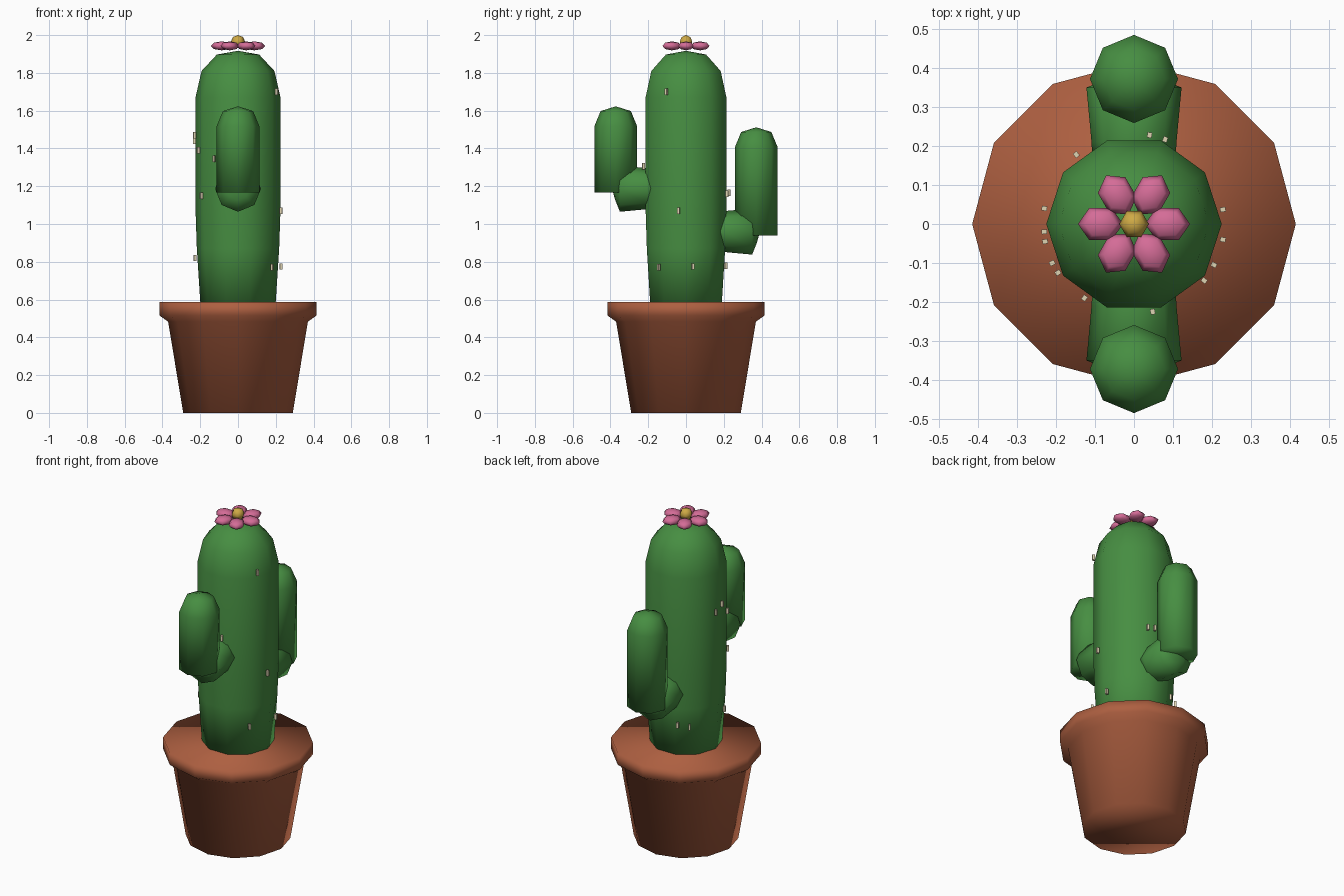
import bpy, bmesh, math
from mathutils import Matrix, Vector

if "Cube" in bpy.data.objects:
    bpy.data.objects.remove(bpy.data.objects["Cube"])

def material(name, rgb):
    m = bpy.data.materials.new(name)
    m.diffuse_color = (*rgb, 1)
    m.use_nodes = True
    m.node_tree.nodes["Principled BSDF"].inputs["Base Color"].default_value = m.diffuse_color
    return m

TERRACOTTA = material("terracotta", (0.42, 0.115, 0.052))
GREEN = material("cactus green", (0.062, 0.27, 0.054))
PINK = material("petal pink", (0.66, 0.15, 0.31))
GOLD = material("flower gold", (0.62, 0.40, 0.06))
BEIGE = material("spine beige", (0.74, 0.66, 0.45))

def finish(name, bm, mat, smooth=True):
    bmesh.ops.recalc_face_normals(bm, faces=bm.faces)
    me = bpy.data.meshes.new(name)
    bm.to_mesh(me)
    bm.free()
    me.materials.append(mat)
    for p in me.polygons:
        p.use_smooth = smooth
    ob = bpy.data.objects.new(name, me)
    bpy.context.collection.objects.link(ob)
    return ob

def lathe(name, profile, sides, mat, matrix=Matrix()):
    """Revolve (radius, height) points around z; radius 0 makes a tip."""
    bm = bmesh.new()
    rings = []
    for r, z in profile:
        if r == 0:
            rings.append([bm.verts.new((0, 0, z))])
        else:
            rings.append([bm.verts.new((r * math.cos(math.tau * i / sides),
                                        r * math.sin(math.tau * i / sides), z))
                          for i in range(sides)])
    for a, b in zip(rings, rings[1:]):
        for i in range(sides):
            j = (i + 1) % sides
            if len(b) == 1:
                bm.faces.new((a[i], a[j], b[0]))
            else:
                bm.faces.new((a[i], a[j], b[j], b[i]))
    for ring in (rings[0], rings[-1]):
        if len(ring) > 1:
            bm.faces.new(ring)
    bm.transform(matrix)
    return finish(name, bm, mat)

# Pot with flared rim
lathe("pot", [(0.29, 0), (0.37, 0.483), (0.415, 0.515), (0.415, 0.587)], 12, TERRACOTTA)

# Trunk with domed top
lathe("trunk", [(0.198, 0.56), (0.218, 0.87), (0.225, 1.08), (0.225, 1.67),
                (0.193, 1.81), (0.112, 1.897), (0, 1.917)], 10, GREEN)

# Arms: horizontal elbow plus upright domed limb
for label, side, elbow_z, base, top in (("front", -1, 1.187, 1.167, 1.623),
                                        ("back", 1, 0.96, 0.94, 1.512)):
    turn = Matrix.Translation((0, 0, elbow_z)) @ Matrix.Rotation(-side * math.pi / 2, 4, 'X')
    lathe(label + "_elbow", [(0.107, 0.17), (0.109, 0.21), (0.122, 0.35),
                             (0.06, 0.375), (0, 0.392)], 8, GREEN, turn)
    lathe(label + "_arm", [(0.113, base), (0.113, top - 0.105), (0.08, top - 0.025), (0, top)],
          8, GREEN, Matrix.Translation((0, side * 0.372, 0)))

# Flower petals and centre
def bead(name, mat, rings, matrix):
    bm = bmesh.new()
    bmesh.ops.create_uvsphere(bm, u_segments=6, v_segments=rings, radius=1)
    bm.transform(matrix)
    return finish(name, bm, mat)

hexturn = Matrix.Rotation(math.pi / 6, 4, 'Z')
for k in range(6):
    bead("petal_%d" % (k + 1), PINK, 4,
         Matrix.Rotation(k * math.pi / 3, 4, 'Z') @ Matrix.Translation((0.086, 0, 1.943))
         @ Matrix.Diagonal((0.058, 0.047, 0.024, 1)) @ hexturn)
bead("flower_centre", GOLD, 4,
     Matrix.Translation((0, 0, 1.965)) @ Matrix.Diagonal((0.038, 0.038, 0.035, 1)) @ hexturn)

# Spines scattered on the trunk
SPINES = [(-.23, .04, 1.44), (-.23, -.02, 1.47), (-.228, -.045, .82), (-.21, -.1, 1.39),
          (-.195, -.125, 1.15), (-.127, -.19, 1.345), (.048, -.225, 1.305),
          (.18, -.145, .77), (.205, -.105, 1.70), (.228, -.04, 1.07), (.228, .037, .775),
          (.04, .228, 1.165), (.08, .217, 1.16), (-.148, .178, .77), (-.09, .21, .78)]
bm = bmesh.new()
for x, y, z in SPINES:
    bmesh.ops.create_cube(bm, size=1, matrix=Matrix.Translation((x, y, z))
                          @ Matrix.Rotation(math.atan2(y, x), 4, 'Z')
                          @ Matrix.Diagonal((0.014, 0.012, 0.034, 1)))
finish("spines", bm, BEIGE, smooth=False)
